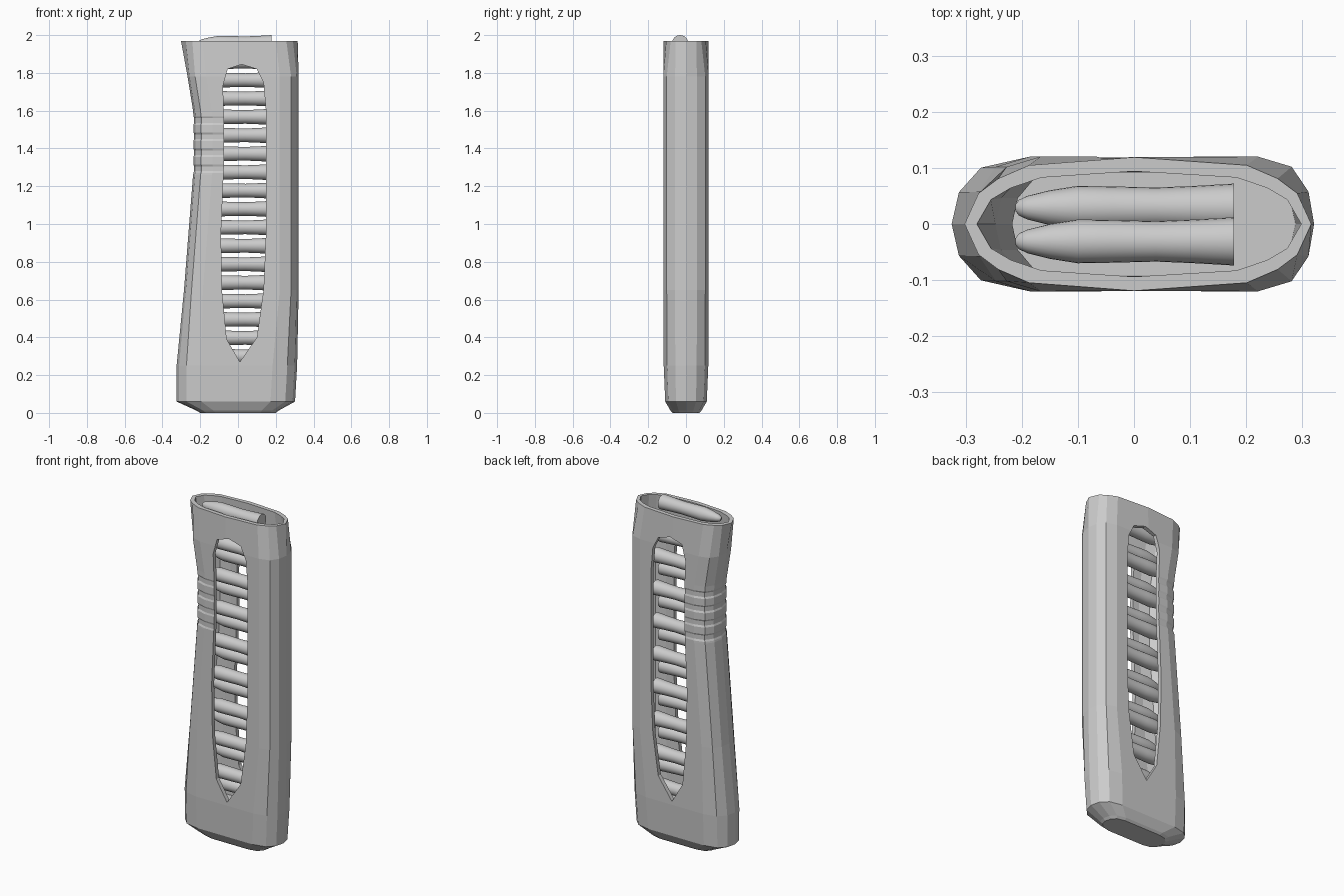
import bpy, bmesh, math

if "Cube" in bpy.data.objects:
    bpy.data.objects.remove(bpy.data.objects["Cube"], do_unlink=True)

metal = bpy.data.materials.new("light grey metal")
metal.use_nodes = True
metal.diffuse_color = (0.6, 0.6, 0.6, 1)
metal.node_tree.nodes["Principled BSDF"].inputs["Base Color"].default_value = (0.6, 0.6, 0.6, 1)


def loft(name, rings):
    """Skin a list of equal-length point rings and cap both ends."""
    bm = bmesh.new()
    rows = [[bm.verts.new(p) for p in ring] for ring in rings]
    for a, b in zip(rows, rows[1:]):
        for i in range(len(a)):
            j = (i + 1) % len(a)
            bm.faces.new((a[i], a[j], b[j], b[i]))
    bm.faces.new(rows[0])
    bm.faces.new(rows[-1])
    bmesh.ops.recalc_face_normals(bm, faces=bm.faces)
    mesh = bpy.data.meshes.new(name)
    bm.to_mesh(mesh)
    bm.free()
    mesh.materials.append(metal)
    obj = bpy.data.objects.new(name, mesh)
    bpy.context.collection.objects.link(obj)
    return obj


# Half-section corners: (distance in from the end, share of half depth)
BODY = [(0, 0), (0.01, 0.48), (0.04, 0.85), (0.1, 1)]
RIM = [(0, 0), (0.025, 0.46), (0.06, 0.68), (0.115, 0.88)]


def section(z, left, right, depth, corners=BODY, spread=1.0, groove=0.0):
    half = [(right - d * spread, f * depth) for d, f in corners]
    half.append((0.0, depth))
    half += [(left + groove + d * spread, f * (depth - groove))
             for d, f in reversed(corners)]
    lower = [(x, -y) for x, y in half[-2:0:-1]]
    return [(x, y, z) for x, y in half + lower]


# Casing: outer wall up from the base, rim, then inner wall down to the floor
outer = [
    section(0.0, -0.2, 0.2, 0.07, spread=0.8),
    section(0.012, -0.22, 0.215, 0.082, spread=0.9),
    section(0.06, -0.325, 0.302, 0.11, spread=1.3),
    section(0.25, -0.325, 0.313, 0.118, spread=1.3),
    section(0.65, -0.286, 0.321, 0.12),
    section(1.26, -0.238, 0.321, 0.12),
]
# Shallow finger grooves on the narrow grip
for i in range(4):
    z = 1.27 + i * 0.085
    outer += [section(z, -0.236, 0.321, 0.12),
              section(z + 0.01, -0.236, 0.321, 0.12, groove=0.004),
              section(z + 0.035, -0.236, 0.321, 0.12, groove=0.004),
              section(z + 0.045, -0.236, 0.321, 0.12)]
outer += [
    section(1.6, -0.238, 0.321, 0.12),
    section(1.78, -0.267, 0.321, 0.12),
    section(1.97, -0.302, 0.316, 0.119, RIM),
]
inner = [
    section(1.97, -0.28, 0.298, 0.094, RIM),
    section(1.78, -0.247, 0.3, 0.096),
    section(1.6, -0.217, 0.3, 0.096),
    section(1.26, -0.217, 0.3, 0.096),
    section(0.65, -0.263, 0.3, 0.096),
    section(0.2, -0.295, 0.288, 0.092),
]
casing = loft("casing", outer + inner)

# Long pointed window through both broad faces
window = [(0.02, 1.845), (0.1, 1.82), (0.135, 1.75), (0.148, 1.6), (0.148, 0.95),
          (0.135, 0.65), (0.1, 0.4), (0.01, 0.27), (-0.06, 0.39), (-0.085, 0.65),
          (-0.09, 0.95), (-0.073, 1.35), (-0.075, 1.6), (-0.08, 1.73), (-0.055, 1.82)]
cutter = loft("window_cutter", [[(x, y, z) for x, z in window] for y in (-0.3, 0.3)])
cutter.hide_render = True
cut = casing.modifiers.new("window", "BOOLEAN")
cut.operation = "DIFFERENCE"
cut.solver = "EXACT"
cut.object = cutter
bpy.ops.object.select_all(action="DESELECT")
bpy.context.view_layer.objects.active = casing
casing.select_set(True)
bpy.ops.object.modifier_apply(modifier=cut.name)
bpy.data.objects.remove(cutter, do_unlink=True)

# Round: turned profile lying along x, (x, radius)
profile = [(-0.211, 0.006), (-0.205, 0.014), (-0.19, 0.021), (-0.15, 0.031),
           (-0.1, 0.039), (-0.04, 0.038), (0.04, 0.036), (0.11, 0.039), (0.178, 0.043)]
SIDES = 24
angles = [2 * math.pi * k / SIDES for k in range(SIDES)]
first = loft("round_1", [[(x, r * math.cos(a), r * math.sin(a)) for a in angles]
                         for x, r in profile])
bpy.ops.object.select_all(action="DESELECT")
bpy.context.view_layer.objects.active = first
first.select_set(True)
bpy.ops.object.shade_smooth_by_angle(angle=math.radians(35))

# Two staggered columns of rounds, from the top down
for i in range(18):
    item = first
    if i:
        item = bpy.data.objects.new(f"round_{i + 1}", first.data)
        bpy.context.collection.objects.link(item)
    item.location = (0, -0.031 if i % 2 == 0 else 0.029, 1.957 - 0.0975 * i)
